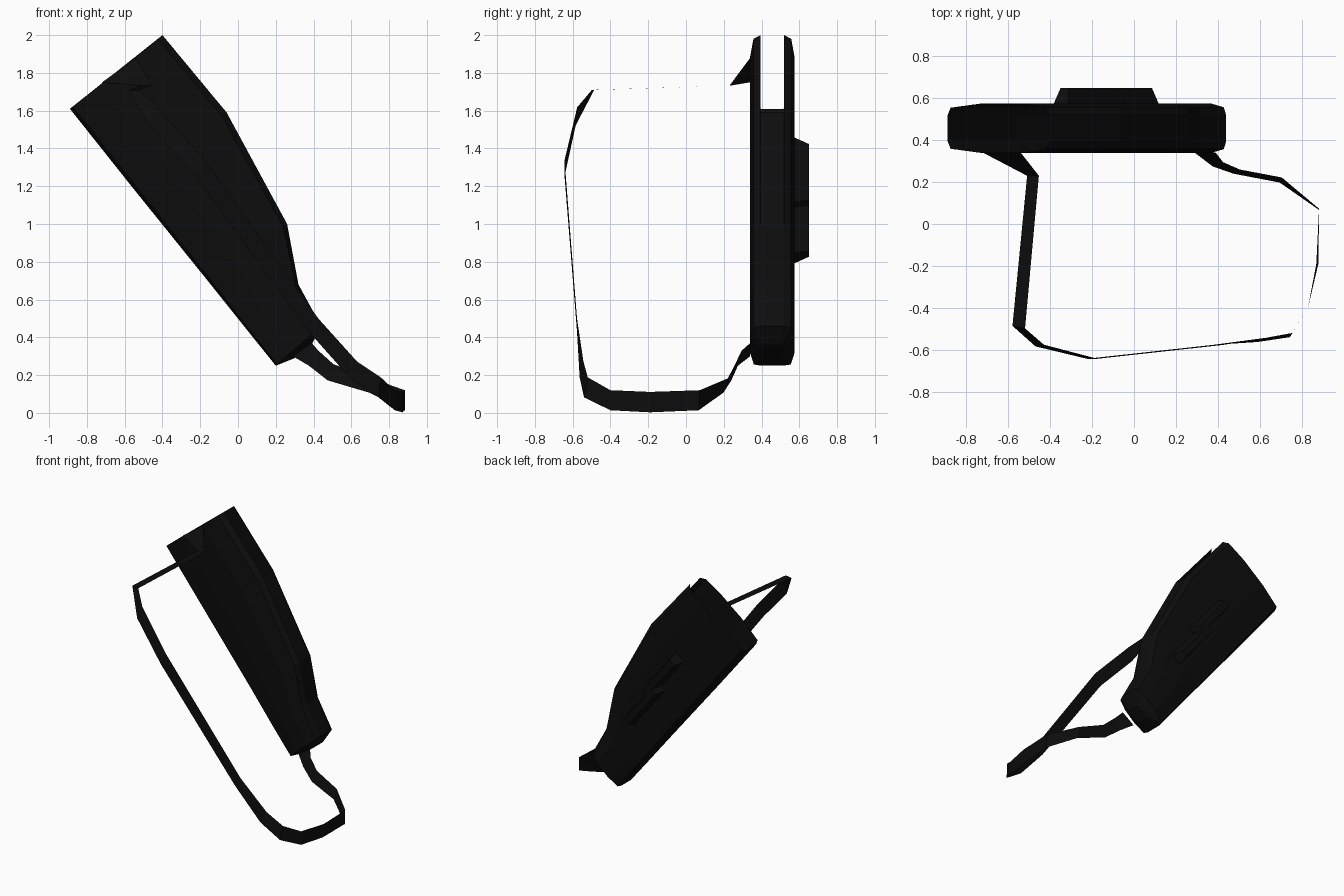
import bpy, bmesh
from mathutils import Vector

if "Cube" in bpy.data.objects:
    bpy.data.objects.remove(bpy.data.objects["Cube"])

black = bpy.data.materials.new("black leather")
black.diffuse_color = (0.004, 0.004, 0.004, 1)
black.use_nodes = True
black.node_tree.nodes["Principled BSDF"].inputs["Base Color"].default_value = black.diffuse_color

ORIGIN = Vector((-0.89, 0, 1.61))      # left corner of the mouth
DOWN = Vector((0.625, 0, -0.78))       # along the sheath
ACROSS = Vector((0.78, 0, 0.625))      # across the sheath
YC = 0.457


def finish(name, bm, fix=True):
    if fix:
        bmesh.ops.recalc_face_normals(bm, faces=bm.faces)
    me = bpy.data.meshes.new(name)
    bm.to_mesh(me)
    bm.free()
    me.materials.append(black)
    ob = bpy.data.objects.new(name, me)
    bpy.context.collection.objects.link(ob)
    return ob


def loft(bm, rings, closed, skip=()):
    rows = [[bm.verts.new(p) for p in r] for r in rings]
    n = len(rows[0])
    for i in range(len(rows) - 1):
        for j in range(n if closed else n - 1):
            if (i, j) in skip:
                continue
            k = (j + 1) % n
            bm.faces.new((rows[i][j], rows[i][k], rows[i + 1][k], rows[i + 1][j]))
    return rows


# Sheath: chamfered tube with open mouth and a slit in the right edge
half = [(0, .06), (.03, .098), (.33, .118), (.7, .118), (.95, .1), (1, .062)]
profile = [(t, -h) for t, h in half] + [(t, h) for t, h in reversed(half)]


def ring(left, right, depth=1.0):
    a, b = Vector((left[0], 0, left[1])), Vector((right[0], 0, right[1]))
    return [a.lerp(b, t) + Vector((0, YC + h * depth, 0)) for t, h in profile]


stations = [((-.89, 1.61), (-.40, 2.0)), ((-.556, 1.19), (-.06, 1.59)),
            ((-.143, .678), (.26, 1.0)), ((.035, .455), (.32, .68)),
            ((.20, .25), (.44, .46))]
rings = [ring(a, b) for a, b in stations] + [ring((.30, .29), (.39, .362), .5)]
bm = bmesh.new()
rows = loft(bm, rings, True, skip={(0, 5)})
bm.faces.new(rows[-1])
finish("sheath", bm)

# Two staggered raised blocks on the back
for i, (x, z) in enumerate([(-.212, 1.26), (-.053, .99)]):
    bm = bmesh.new()
    rects = []
    for y, l, w in [(.57, .22, .045), (.65, .19, .025)]:
        rects.append([Vector((x, y, z)) + DOWN * l * s + ACROSS * w * t
                      for s, t in ((-1, -1), (1, -1), (1, 1), (-1, 1))])
    rows = loft(bm, rects, True)
    bm.faces.new(rows[0])
    bm.faces.new(rows[-1])
    finish("back_block_%d" % (i + 1), bm)

# Carrying strap: thin ribbon given by centre and half-width vector
path = [((-.63, .34, 1.815), (.09, 0, .065)), ((-.482, .23, 1.732), (.028, 0, 0)),
        ((-.55, -.492, 1.71), (.03, -.006, 0)), ((-.45, -.58, 1.57), (.02, .004, .048)),
        ((-.2, -.643, 1.295), (.025, 0, .043)), ((.4, -.577, .465), (.025, 0, .035)),
        ((.61, -.553, .23), (.02, .01, .042)), ((.75, -.53, .135), (.006, .01, .053)),
        ((.83, -.40, .067), (0, 0, .053)), ((.875, -.19, .057), (.005, 0, .054)),
        ((.883, .07, .067), (0, .003, .053)), ((.70, .21, .145), (.005, .012, .038)),
        ((.49, .25, .215), (.015, .01, .043)), ((.40, .285, .29), (.025, .01, .04)),
        ((.34, .34, .335), (.05, 0, .035))]
bm = bmesh.new()
loft(bm, [[Vector(c) - Vector(h), Vector(c) + Vector(h)] for c, h in path], False)
finish("strap", bm)
